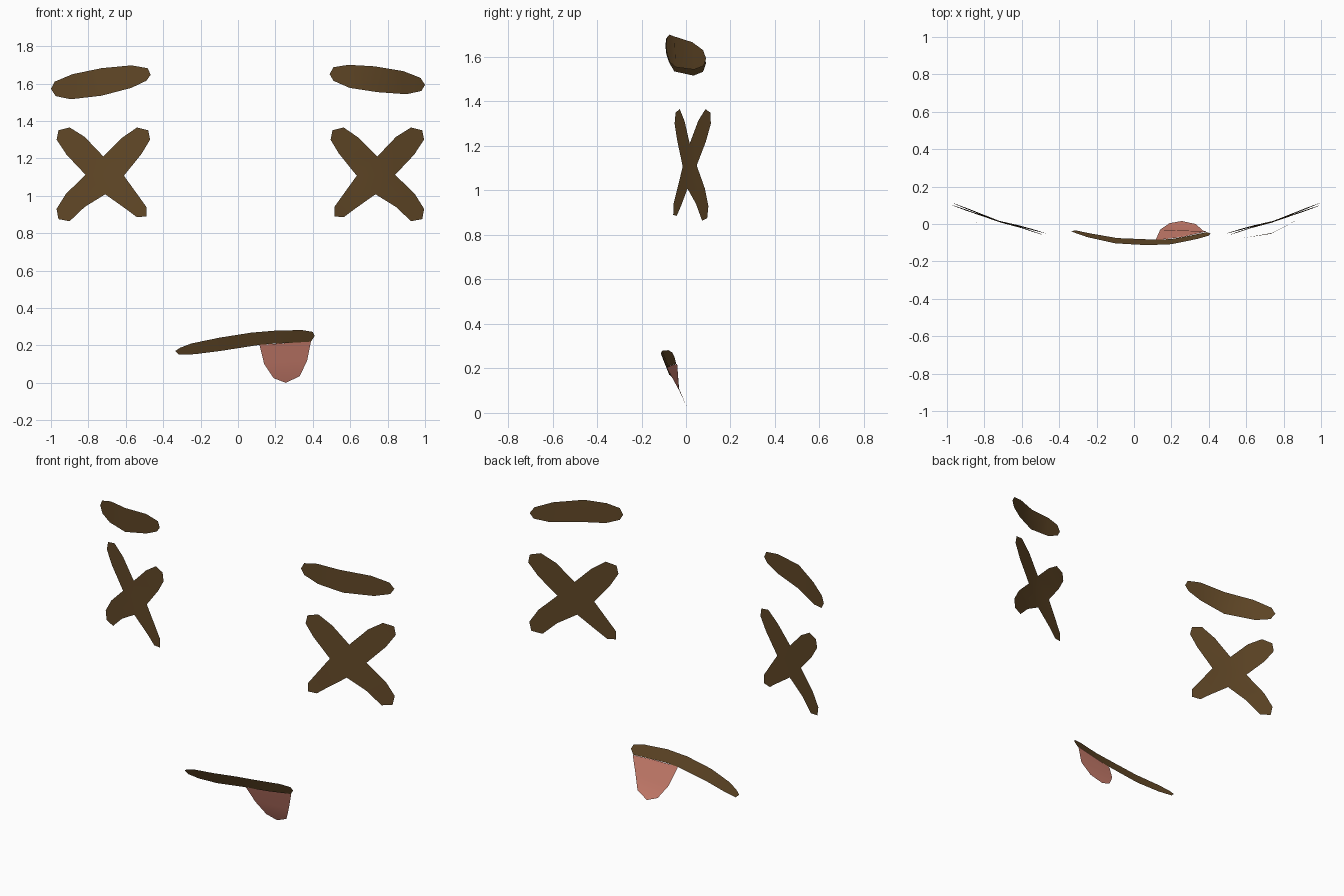
import bpy
import bmesh

if "Cube" in bpy.data.objects:
    bpy.data.objects.remove(bpy.data.objects["Cube"])


def material(name, rgb):
    m = bpy.data.materials.new(name)
    m.diffuse_color = (*rgb, 1)
    m.use_nodes = True
    m.node_tree.nodes["Principled BSDF"].inputs["Base Color"].default_value = m.diffuse_color
    return m


BROWN = material("dark brown", (0.120, 0.064, 0.020))
PINK = material("salmon pink", (0.640, 0.225, 0.165))


def interp(x, pts):
    """Piecewise linear depth along a list of (position, depth)."""
    x = min(max(x, pts[0][0]), pts[-1][0])
    for (a, ya), (b, yb) in zip(pts, pts[1:]):
        if x <= b:
            return ya + (yb - ya) * (x - a) / (b - a)


def strip(bm, vs):
    """Fill an even loop whose pointed ends are vs[0] and vs[n]."""
    n = len(vs) // 2
    for i in range(n):
        loop = []
        for v in (vs[i], vs[i + 1], vs[-i - 1], vs[-i]):
            if v not in loop:
                loop.append(v)
        bm.faces.new(loop)


def finish(bm, name, mat):
    bmesh.ops.recalc_face_normals(bm, faces=bm.faces[:])
    # Thin sheets look towards the front
    if sum(f.normal.y * f.calc_area() for f in bm.faces) > 0:
        bmesh.ops.reverse_faces(bm, faces=bm.faces[:])
    me = bpy.data.meshes.new(name)
    bm.to_mesh(me)
    bm.free()
    me.materials.append(mat)
    for p in me.polygons:
        p.use_smooth = True
    ob = bpy.data.objects.new(name, me)
    bpy.context.collection.objects.link(ob)


def sheet(name, outline, depth, mat):
    bm = bmesh.new()
    strip(bm, [bm.verts.new((x, depth(x, z), z)) for x, z in outline])
    finish(bm, name, mat)


# Eyebrows: curved upright strips, slightly different left and right
def brow_depth(x, z):
    return interp(abs(x), [(0.47, -0.092), (0.735, -0.052), (1.0, 0.09)])


sheet("left_eyebrow", [
    (-1.0, 1.572), (-.98, 1.61), (-.885, 1.65), (-.73, 1.682), (-.57, 1.697),
    (-.483, 1.682), (-.467, 1.647), (-.49, 1.615), (-.57, 1.577),
    (-.73, 1.535), (-.895, 1.516), (-.975, 1.533)], brow_depth, BROWN)
sheet("right_eyebrow", [
    (.49, 1.65), (.51, 1.687), (.59, 1.70), (.73, 1.692), (.885, 1.666),
    (.976, 1.63), (1.0, 1.593), (.98, 1.56), (.90, 1.543),
    (.745, 1.554), (.596, 1.577), (.51, 1.615)], brow_depth, BROWN)

# Eyes: curved crosses, four arms around a centre
CROSS = [
    (-.97, 1.30), (-.96, 1.35), (-.90, 1.365), (-.82, 1.315), (-.72, 1.21),
    (-.62, 1.31), (-.54, 1.365), (-.48, 1.35), (-.47, 1.30), (-.515, 1.225),
    (-.61, 1.107), (-.54, 1.01), (-.49, .94), (-.49, .89), (-.54, .885),
    (-.60, .93), (-.71, 1.008), (-.82, .94), (-.90, .864), (-.96, .875),
    (-.97, .93), (-.92, 1.01), (-.815, 1.112), (-.917, 1.22)]


def cross_depth(x, z):
    y = interp(abs(x), [(.47, -.057), (.6, -.017), (.71, .01),
                        (.815, .048), (.97, .106)])
    return y + 0.03 * (z - 1.11)


def cross_eye(name, mirrored):
    bm = bmesh.new()

    def vert(x, z):
        return bm.verts.new((0.025 - x if mirrored else x, cross_depth(x, z), z))

    vs = [vert(x, z) for x, z in CROSS]
    centre = vert(-.713, 1.11)
    for k in range(4):
        arm = [vs[(6 * k - 2 + i) % 24] for i in range(7)]
        # Arm from its tip back to the two notches, then the centre
        strip(bm, [arm[3], arm[4], arm[5], arm[6], centre,
                   arm[0], arm[1], arm[2]])
    finish(bm, name, BROWN)


cross_eye("left_eye", False)
cross_eye("right_eye", True)


# Mouth: slanted curved lip line
def mouth_depth(x, z):
    mid = interp(x, [(-.33, .168), (-.1, .205), (.1, .236), (.3, .247), (.41, .247)])
    y = interp(x, [(-.33, -.038), (-.22, -.066), (-.1, -.089), (.08, -.099),
                   (.22, -.092), (.41, -.05)])
    return y - 0.4 * (z - mid)


sheet("mouth", [
    (-.335, .17), (-.31, .187), (-.25, .21), (-.1, .241), (.07, .268),
    (.2, .279), (.34, .282), (.40, .272), (.41, .25), (.39, .22),
    (.255, .212), (.20, .21), (.115, .203), (-.09, .171), (-.23, .153),
    (-.315, .15)], mouth_depth, BROWN)

# Tongue: hangs below the mouth and sweeps back
tongue = [
    (.255, .212), (.39, .22), (.37, .12), (.33, .035),
    (.255, .0), (.19, .025), (.14, .10), (.115, .203)]


def tongue_depth(x, z):
    return interp(z, [(0, .016), (.03, .002), (.11, -.035), (.20, mouth_depth(x, .21))])


sheet("tongue", tongue, tongue_depth, PINK)
